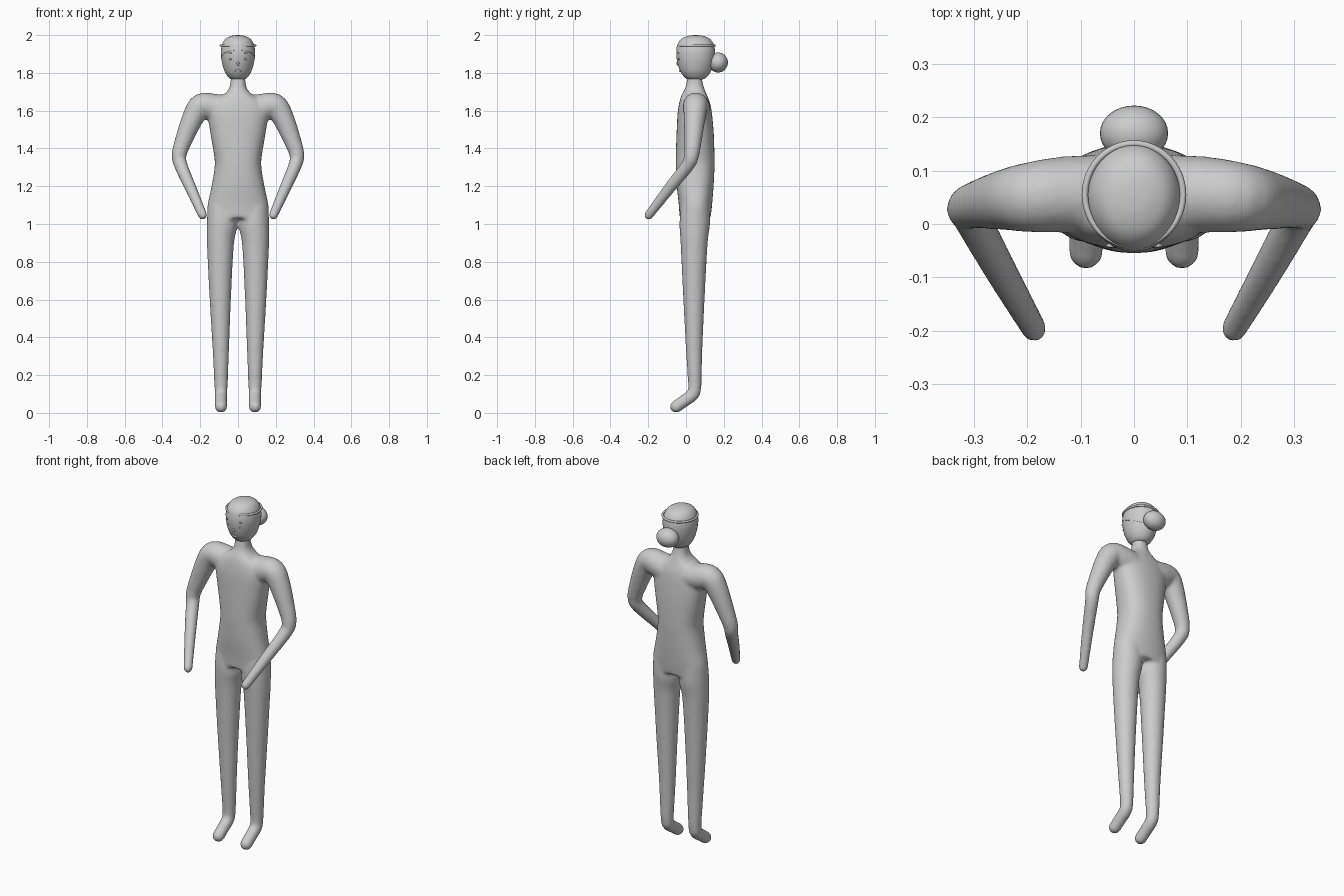
import bpy, bmesh, math
from mathutils import Vector, Matrix

if "Cube" in bpy.data.objects:
    bpy.data.objects.remove(bpy.data.objects["Cube"])


def finish(bm, name, smooth=True):
    bmesh.ops.recalc_face_normals(bm, faces=bm.faces)
    me = bpy.data.meshes.new(name)
    bm.to_mesh(me)
    bm.free()
    for p in me.polygons:
        p.use_smooth = smooth
    ob = bpy.data.objects.new(name, me)
    bpy.context.collection.objects.link(ob)
    return ob


def bridge(bm, rings):
    """Skin a list of point rings into a closed tube."""
    loops = [[bm.verts.new(p) for p in r] for r in rings]
    n = len(loops[0])
    for a, b in zip(loops, loops[1:]):
        for i in range(n):
            j = (i + 1) % n
            bm.faces.new((a[i], a[j], b[j], b[i]))
    bm.faces.new(loops[0])
    bm.faces.new(loops[-1])


def refine(rows, steps=4):
    """Catmull-Rom interpolation of tuples."""
    rows = [Vector(r) for r in rows]
    out = []
    for i in range(len(rows) - 1):
        p0, p1 = rows[max(i - 1, 0)], rows[i]
        p2, p3 = rows[i + 1], rows[min(i + 2, len(rows) - 1)]
        for s in range(steps):
            t = s / steps
            out.append(0.5 * (2 * p1 + (p2 - p0) * t + (2 * p0 - 5 * p1 + 4 * p2 - p3) * t * t
                              + (3 * p1 - p0 - 3 * p2 + p3) * t ** 3))
    return out + [rows[-1]]


def limb(bm, rows, side):
    """Round tapered tube through (x, y, z, radius) with a ball at its tip."""
    pts = refine(rows)
    rings = []
    for i, p in enumerate(pts):
        c = p.to_3d()
        tan = (pts[min(i + 1, len(pts) - 1)] - pts[max(i - 1, 0)]).to_3d().normalized()
        u = tan.cross(Vector((0, 1, 0.3))).normalized()
        v = tan.cross(u)
        ring = []
        for k in range(24):
            a = math.tau * k / 24
            q = c + (u * math.cos(a) + v * math.sin(a)) * p[3]
            ring.append((q.x * side, q.y, q.z))
        rings.append(ring)
    bridge(bm, rings)
    x, y, z, r = rows[-1]
    bmesh.ops.create_uvsphere(bm, u_segments=24, v_segments=12, radius=r,
                              matrix=Matrix.Translation((x * side, y, z)))


# body: torso sections (z, half width, front y, back y)
TORSO = [(1.80, .037, .012, .085), (1.76, .039, .005, .086), (1.72, .046, -.004, .096),
         (1.69, .07, -.02, .108), (1.665, .11, -.03, .118), (1.63, .145, -.038, .13),
         (1.58, .16, -.045, .138), (1.48, .146, -.05, .147), (1.36, .126, -.054, .151),
         (1.30, .124, -.054, .151), (1.20, .14, -.049, .146), (1.10, .161, -.038, .138),
         (1.03, .163, -.034, .13)]
ARM = [(.05, .055, 1.6, .075), (.13, .055, 1.618, .072), (.195, .05, 1.625, .066),
       (.237, .046, 1.565, .058), (.285, .038, 1.45, .047), (.311, .03, 1.37, .04),
       (.304, .012, 1.315, .036), (.25, -.087, 1.19, .031), (.187, -.197, 1.047, .0245)]
LEG = [(.085, .05, 1.1, .076), (.084, .046, 1.0, .081), (.093, .043, .9, .072),
       (.094, .042, .63, .058), (.091, .043, .34, .044), (.09, .046, .14, .035),
       (.09, .033, .095, .034), (.09, -.01, .063, .033), (.09, -.052, .033, .033)]

bm = bmesh.new()
rings = []
for z, w, y0, y1 in refine(TORSO):
    ring = []
    for k in range(40):
        a = math.tau * k / 40
        c, s = math.cos(a), math.sin(a)
        e = 0.85   # slightly squared section
        ring.append((w * math.copysign(abs(c) ** e, c),
                     (y0 + y1) / 2 + (y1 - y0) / 2 * math.copysign(abs(s) ** e, s), z))
    rings.append(ring)
bridge(bm, rings)
for side in (-1, 1):
    limb(bm, ARM, side)
    limb(bm, LEG, side)
body = finish(bm, "body")
rm = body.modifiers.new("blend", 'REMESH')
rm.mode = 'VOXEL'
rm.voxel_size = 0.009
rm.use_smooth_shade = True
sm = body.modifiers.new("soften", 'SMOOTH')
sm.factor = 0.5
sm.iterations = 7

# head and hair share one turned egg profile (radius, z)
EGG = [(.001, 1.76), (.04, 1.766), (.063, 1.79), (.077, 1.82), (.087, 1.86), (.091, 1.90),
       (.088, 1.935), (.079, 1.963), (.06, 1.985), (.03, 1.997), (.001, 2.0)]
HEAD_Y, DEPTH = .051, 1.14


def egg(bm, scale):
    bridge(bm, [[(r * scale * math.cos(math.tau * k / 40),
                  HEAD_Y + r * scale * DEPTH * math.sin(math.tau * k / 40),
                  1.88 + (z - 1.88) * scale) for k in range(40)] for r, z in refine(EGG)])


bm = bmesh.new()
egg(bm, .985)
finish(bm, "head")

bm = bmesh.new()
egg(bm, 1.0)
bmesh.ops.bisect_plane(bm, geom=bm.verts[:] + bm.edges[:] + bm.faces[:],
                       plane_co=(0, HEAD_Y, 1.878), plane_no=(0, .085, .2), clear_inner=True)
bmesh.ops.holes_fill(bm, edges=[e for e in bm.edges if e.is_boundary])
hair = finish(bm, "hair")
bpy.context.view_layer.objects.active = hair
hair.select_set(True)
bpy.ops.object.shade_smooth_by_angle()


def ball(name, loc, radii, tilt=0):
    bm = bmesh.new()
    bmesh.ops.create_uvsphere(bm, u_segments=32, v_segments=16, radius=1,
                              matrix=Matrix.LocRotScale(Vector(loc), Matrix.Rotation(tilt, 3, 'Y'),
                                                        Vector(radii)))
    return finish(bm, name)


# hair bun at the back
ball("hair_bun", (0, .17, 1.855), (.064, .052, .053))

# headband ring
bpy.ops.mesh.primitive_torus_add(major_segments=48, minor_segments=10, major_radius=.092,
                                 minor_radius=.006, location=(0, .055, 1.945))
band = bpy.context.object
band.name = "headband"
band.scale = (1, 1.04, 1)
bpy.ops.object.shade_smooth()


# face details sit on the front of the head
def face_y(x, z):
    pts = [(p[0], p[1]) for p in refine(EGG)]
    r = min(pts, key=lambda p: abs(p[1] - z))[0] * .985
    return HEAD_Y - DEPTH * math.sqrt(max(r * r - x * x, 0))


for side, label in ((-1, "right"), (1, "left")):
    ball(label + "_eyebrow", (side * .04, face_y(.04, 1.905), 1.905), (.013, .004, .003), side * .15)
    ball(label + "_eye", (side * .04, face_y(.04, 1.873), 1.873), (.009, .004, .005))
ball("nose", (0, face_y(0, 1.85) + .002, 1.85), (.007, .007, .012))
ball("mouth", (0, face_y(0, 1.81), 1.81), (.015, .004, .006))
